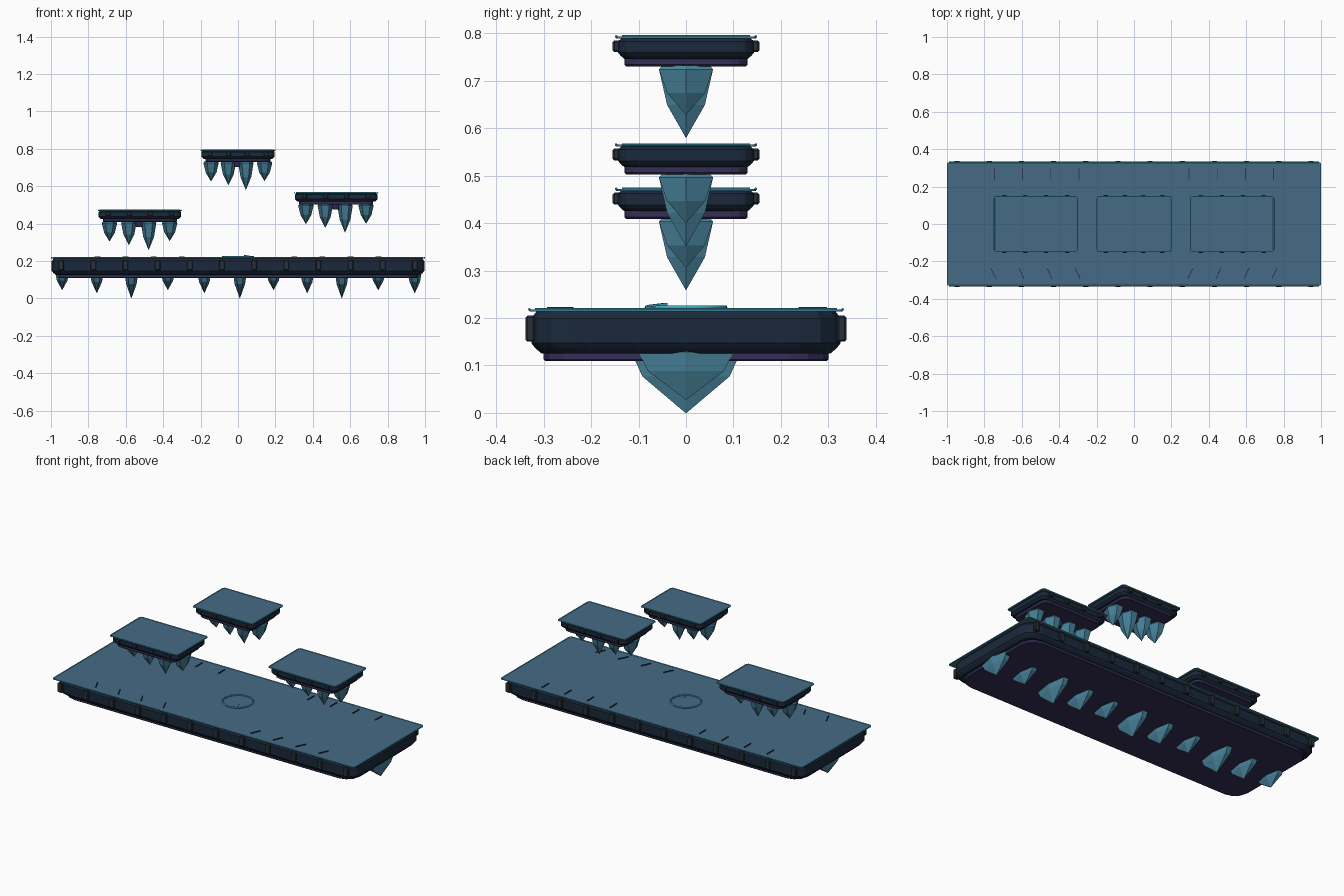
import bpy, bmesh, math
from mathutils import Vector, Matrix

if "Cube" in bpy.data.objects:
    bpy.data.objects.remove(bpy.data.objects["Cube"])


def mat(name, r, g, b):
    m = bpy.data.materials.new(name)
    m.diffuse_color = (r, g, b, 1)
    m.use_nodes = True
    m.node_tree.nodes["Principled BSDF"].inputs["Base Color"].default_value = m.diffuse_color
    return m


HULL = mat("dark_hull", 0.010, 0.022, 0.043)
DECK = mat("deck_blue", 0.06, 0.147, 0.235)
KEEL = mat("keel_purple", 0.035, 0.028, 0.095)
CRYSTAL = mat("crystal_teal", 0.065, 0.23, 0.33)
TRIM = mat("trim_cyan", 0.06, 0.42, 0.58)
METAL = mat("clamp_metal", 0.02, 0.03, 0.04)


def finish(bm, name, m):
    bmesh.ops.recalc_face_normals(bm, faces=bm.faces[:])
    me = bpy.data.meshes.new(name)
    bm.to_mesh(me)
    bm.free()
    me.materials.append(m)
    ob = bpy.data.objects.new(name, me)
    bpy.context.collection.objects.link(ob)
    return ob


def loft(bm, rings):
    """Join equal-length rings of points and cap both ends."""
    vs = [[bm.verts.new(p) for p in ring] for ring in rings]
    n = len(vs[0])
    for a, b in zip(vs, vs[1:]):
        for i in range(n):
            j = (i + 1) % n
            bm.faces.new((a[i], a[j], b[j], b[i]))
    bm.faces.new(vs[0])
    bm.faces.new(vs[-1])


def rounded(cx, hx, hy, r, z, seg=3):
    pts = []
    for k, (sx, sy) in enumerate(((1, 1), (-1, 1), (-1, -1), (1, -1))):
        for s in range(seg + 1):
            a = math.pi / 2 * (k + s / seg)
            pts.append((cx + sx * (hx - r) + r * math.cos(a),
                        sy * (hy - r) + r * math.sin(a), z))
    return pts


def slab(name, cx, hx, hy, r, profile, m):
    """Rounded slab; profile is a list of (inset, z)."""
    bm = bmesh.new()
    loft(bm, [rounded(cx, hx - i, hy - i, r - i * 0.5, z) for i, z in profile])
    return finish(bm, name, m)


def box(bm, centre, size, rot=0.0):
    mx = (Matrix.Translation(centre) @ Matrix.Rotation(rot, 4, 'Z')
          @ Matrix.Diagonal((*size, 1)))
    return bmesh.ops.create_cube(bm, size=1, matrix=mx)


def rod(bm, p, q, r):
    p, q = Vector(p), Vector(q)
    d = q - p
    mx = Matrix.Translation((p + q) / 2) @ d.to_track_quat('Z', 'Y').to_matrix().to_4x4()
    bmesh.ops.create_cone(bm, cap_ends=True, segments=8, radius1=r, radius2=r,
                          depth=d.length, matrix=mx)


def crystal(bm, x, top, tip, hx, hy, mid, shrink):
    """Six-sided pointed crystal hanging down."""
    def ring(z, s):
        return [(x + hx * s * math.cos(k * math.pi / 3),
                 hy * s * math.sin(k * math.pi / 3) / math.sin(math.pi / 3), z)
                for k in range(6)]
    loft(bm, [ring(top + 0.008, 0.88), ring(top, 1),
              ring(top + (tip - top) * mid, shrink), ring(tip, 0.01)])


def platform(name, cx, hx, hy, r, top, bottom, keel_z, keel_in, cut, clamps, clamp_z, clamp_w):
    # hull, underside keel and thin deck plate
    slab(name + "_hull", cx, hx - 0.004, hy - 0.004, r,
         [(cut, bottom), (cut * 0.4, bottom + cut * 0.5), (0, bottom + cut),
          (0, top - cut), (cut * 0.5, top - 0.007)], HULL)
    slab(name + "_keel", cx, hx - keel_in - 0.01, hy - keel_in, r,
         [(0.004, keel_z), (0, keel_z + 0.004), (0, bottom + 0.005)], KEEL)
    slab(name + "_deck", cx, hx - 0.001, hy, 0.008,
         [(0, top - 0.007), (0, top - 0.003)], DECK)
    # glowing edge rods
    bm = bmesh.new()
    z, t = top - 0.003, 0.003
    for s in (-1, 1):
        rod(bm, (cx - hx + 0.01, s * hy, z), (cx + hx - 0.01, s * hy, z), t)
        rod(bm, (cx + s * (hx - t), -hy + 0.012, z), (cx + s * (hx - t), hy - 0.012, z), t)
    finish(bm, name + "_edge_trim", TRIM)
    # clamps along the front and back
    bm = bmesh.new()
    z0, z1 = clamp_z
    for x in clamps:
        for s in (-1, 1):
            box(bm, (cx + x, s * (hy - 0.002), (z0 + z1) / 2), (clamp_w, 0.02, z1 - z0))
    ob = finish(bm, name + "_clamps", METAL)
    bev = ob.modifiers.new("bevel", 'BEVEL')
    bev.width = 0.004
    bev.segments = 1


# main platform
platform("main", 0, 1.0, 0.33, 0.085, 0.221, 0.125, 0.109, 0.03, 0.022,
         [0.172 * (i - 5.5) for i in range(12)], (0.15, 0.205), 0.03)

# main hanging crystals
bm = bmesh.new()
tips = ((0.045, 0.092), (0.028, 0.10), (0.0, 0.115))
for i, x in enumerate((-0.94, -0.755, -0.57, -0.375, -0.18, 0.01, 0.19, 0.37, 0.555, 0.75, 0.945)):
    tip, hy = tips[i % 3]
    crystal(bm, x, 0.128, tip, 0.035, hy, 0.4, 0.8)
finish(bm, "main_crystals", CRYSTAL)

# floating platforms: name, centre, half width, deck height
for name, cx, hx, top in (("left", -0.525, 0.225, 0.475),
                          ("middle", 0.0, 0.2, 0.796),
                          ("right", 0.525, 0.225, 0.568)):
    platform(name, cx, hx, 0.147, 0.035, top, top - 0.05, top - 0.066, 0.017, 0.013,
             [hx / 2 * (i - 1.5) for i in range(4)], (top - 0.036, top - 0.011), 0.024)
    bm = bmesh.new()
    for f, drop in ((-0.72, 0.17), (-0.26, 0.19), (0.21, 0.216), (0.71, 0.168)):
        crystal(bm, cx + f * hx, top - 0.072, top - drop, 0.041, 0.057, 0.52, 0.7)
    finish(bm, name + "_crystals", CRYSTAL)
    # small hover emitter under the middle
    bm = bmesh.new()
    bmesh.ops.create_cone(bm, cap_ends=True, segments=12, radius1=0.02, radius2=0.03, depth=0.03,
                          matrix=Matrix.Translation((cx, 0, top - 0.078)))
    finish(bm, name + "_emitter", KEEL)

# deck ring
bpy.ops.mesh.primitive_torus_add(major_radius=0.083, minor_radius=0.004, major_segments=32,
                                 minor_segments=8, location=(0, 0, 0.2225))
ring = bpy.context.object
ring.name = "deck_ring"
ring.data.materials.append(TRIM)
bpy.ops.object.shade_smooth()

# pointer resting on the ring
bm = bmesh.new()
a = math.radians(-52)
bmesh.ops.create_cone(bm, cap_ends=True, segments=4, radius1=0.014, radius2=0.003, depth=0.05,
                      matrix=Matrix.Translation((0.083 * 0.62, -0.062, 0.226))
                      @ Matrix.Rotation(a, 4, 'Z') @ Matrix.Rotation(math.pi / 2, 4, 'Y')
                      @ Matrix.Rotation(math.pi / 4, 4, 'Z') @ Matrix.Diagonal((0.6, 0.6, 1, 1)))
finish(bm, "ring_pointer", TRIM)

# thin markings on the deck
bm = bmesh.new()
for s in (-1, 1):
    for x in (0.295, 0.445, 0.595, 0.745):
        box(bm, (s * x, 0.267, 0.2205), (0.005, 0.06, 0.006))
        box(bm, (s * (x + 0.006), -0.265, 0.2205), (0.005, 0.06, 0.006), -s * math.radians(26))
finish(bm, "deck_markings", KEEL)
